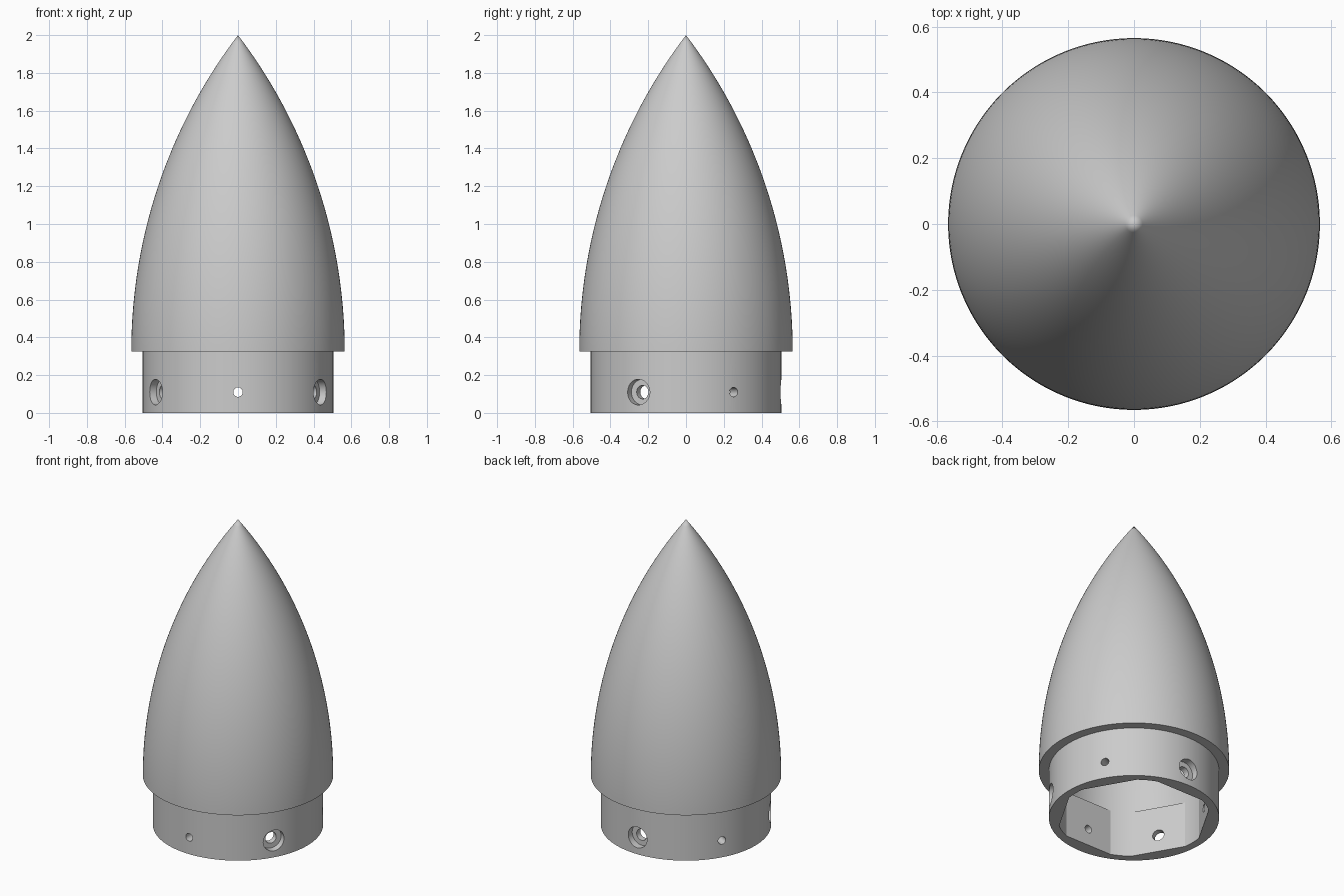
import bpy, bmesh, math
from mathutils import Matrix

if "Cube" in bpy.data.objects:
    bpy.data.objects.remove(bpy.data.objects["Cube"])

SEGS = 180          # two degrees per step, so flats end exactly on a step
BASE_Z, TIP_Z = 0.325, 2.0
SHELL_R, COLLAR_R = 0.565, 0.505
FLAT_D, FLAT_HALF = 0.421, math.radians(22)
BORE_R = FLAT_D / math.cos(FLAT_HALF)


def ogive(radius, z0, z1, steps):
    """Tangent ogive profile from base to tip."""
    length = z1 - z0
    arc = (radius ** 2 + length ** 2) / (2 * radius)
    pts = []
    for i in range(steps + 1):
        h = length * i / steps
        r = math.sqrt(arc ** 2 - h ** 2) - (arc - radius)
        pts.append((max(r, 0.0), z0 + h, False))
    return pts


def ring_radius(r, angle, flatted):
    """Six flats, one every 60 degrees from 30, cut into the round bore."""
    if not flatted:
        return r
    off = (angle % math.radians(60)) - math.radians(30)
    return min(r, FLAT_D / math.cos(off))


def lathe(bm, profile, segs, matrix=Matrix()):
    rings = []
    for r, z, flatted in profile:
        ring = []
        for i in range(segs):
            a = 2 * math.pi * i / segs
            rr = ring_radius(r, a, flatted)
            ring.append(bm.verts.new(matrix @ Matrix.Translation(
                (rr * math.cos(a), rr * math.sin(a), z)).translation))
        rings.append(ring)
    for j in range(len(rings)):
        lo, hi = rings[j], rings[(j + 1) % len(rings)]
        if profile[j][0] == 0 and profile[(j + 1) % len(rings)][0] == 0:
            continue
        for i in range(segs):
            k = (i + 1) % segs
            bm.faces.new((lo[i], lo[k], hi[k], hi[i]))


def make_object(name, bm):
    bmesh.ops.remove_doubles(bm, verts=bm.verts, dist=1e-5)
    bmesh.ops.dissolve_degenerate(bm, dist=1e-6, edges=bm.edges)
    bmesh.ops.recalc_face_normals(bm, faces=bm.faces)
    mesh = bpy.data.meshes.new(name)
    bm.to_mesh(mesh)
    bm.free()
    obj = bpy.data.objects.new(name, mesh)
    bpy.context.collection.objects.link(obj)
    return obj


# Hollow nose cone: collar, shoulder, outer ogive, inner ogive, flatted bore
outer = [(COLLAR_R, 0, False), (COLLAR_R, BASE_Z, False)]
outer += ogive(SHELL_R, BASE_Z, TIP_Z, 48)
inner = ogive(BORE_R, BASE_Z, 1.7, 32)[::-1]
inner += [(BORE_R, 0.3, False), (BORE_R, 0.3, True), (BORE_R, 0, True)]
bm = bmesh.new()
lathe(bm, outer + inner, SEGS)
cone = make_object("nose_cone", bm)

# Screw holes: alternating plain and counterbored, through the collar wall
bm = bmesh.new()
for n in range(6):
    angle = math.radians(30 + 60 * n)
    m = (Matrix.Translation((0, 0, 0.11)) @ Matrix.Rotation(angle, 4, 'Z')
         @ Matrix.Rotation(math.pi / 2, 4, 'Y'))
    if n % 2:
        hole = [(0, 0.38), (0.036, 0.38), (0.036, 0.46),
                (0.068, 0.46), (0.068, 0.55), (0, 0.55)]
    else:
        hole = [(0, 0.38), (0.025, 0.38), (0.025, 0.55), (0, 0.55)]
    lathe(bm, [(r, z, False) for r, z in hole], 32, m)
cutter = make_object("hole_cutter", bm)
cutter.hide_render = True

mod = cone.modifiers.new("holes", 'BOOLEAN')
mod.operation = 'DIFFERENCE'
mod.solver = 'EXACT'
mod.object = cutter
bpy.context.view_layer.objects.active = cone
cone.select_set(True)
bpy.ops.object.modifier_apply(modifier=mod.name)
bpy.data.objects.remove(cutter)

# Single grey material, smooth with crisp edges
grey = bpy.data.materials.new("light_grey")
grey.diffuse_color = (0.6, 0.6, 0.6, 1)
grey.use_nodes = True
grey.node_tree.nodes["Principled BSDF"].inputs["Base Color"].default_value = grey.diffuse_color
cone.data.materials.clear()
cone.data.materials.append(grey)
bpy.ops.object.shade_smooth_by_angle(angle=math.radians(20))
